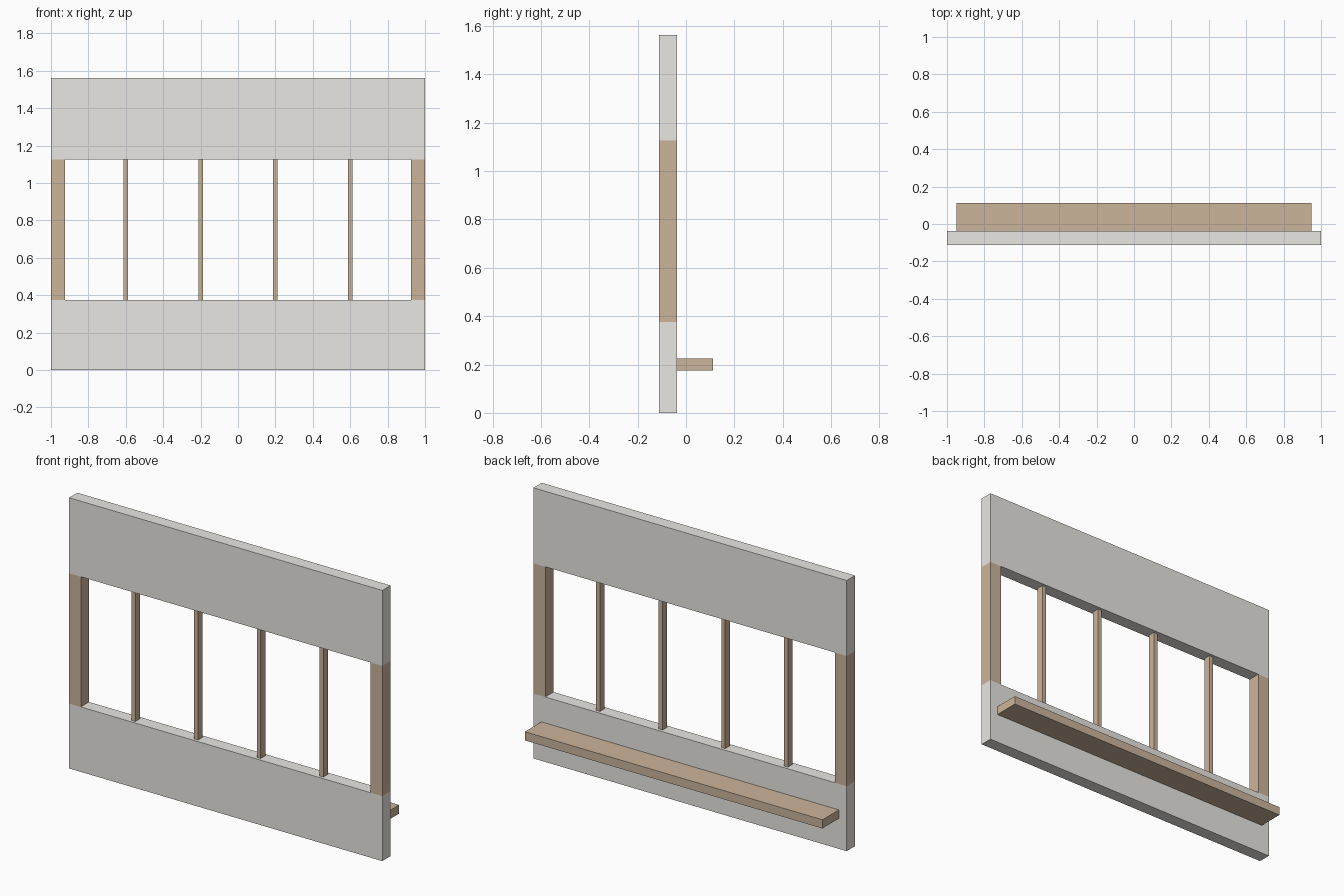
import bpy
import bmesh
from mathutils import Vector

if "Cube" in bpy.data.objects:
    bpy.data.objects.remove(bpy.data.objects["Cube"])


def material(name, rgb):
    m = bpy.data.materials.new(name)
    m.diffuse_color = (*rgb, 1)
    m.use_nodes = True
    m.node_tree.nodes["Principled BSDF"].inputs["Base Color"].default_value = m.diffuse_color
    return m


plaster = material("plaster", (0.82, 0.80, 0.76))
wood = material("wood", (0.60, 0.46, 0.33))


def box(name, x, y, z, mat):
    """Box spanning the (min, max) ranges on each axis."""
    lo, hi = Vector((x[0], y[0], z[0])), Vector((x[1], y[1], z[1]))
    bm = bmesh.new()
    bmesh.ops.create_cube(bm, size=1)
    bmesh.ops.scale(bm, vec=hi - lo, verts=bm.verts)
    mesh = bpy.data.meshes.new(name)
    bm.to_mesh(mesh)
    bm.free()
    mesh.materials.append(mat)
    obj = bpy.data.objects.new(name, mesh)
    obj.location = (lo + hi) / 2
    bpy.context.collection.objects.link(obj)
    return obj


WALL_Y = (-0.1125, -0.0375)
SILL, HEAD, TOP = 0.375, 1.1265, 1.5625

# Solid wall below and above the opening
box("lower_wall", (-1, 1), WALL_Y, (0, SILL), plaster)
box("upper_wall", (-1, 1), WALL_Y, (HEAD, TOP), plaster)

# End posts, as deep as the wall
box("left_post", (-1, -0.925), WALL_Y, (SILL, HEAD), wood)
box("right_post", (0.925, 1), WALL_Y, (SILL, HEAD), wood)

# Slim bars, centred in the wall depth
for i in range(4):
    x = -0.6 + 0.4 * i
    box(f"window_bar_{i + 1}", (x - 0.0125, x + 0.0125),
        (-0.096, -0.054), (SILL, HEAD), wood)

# Shelf on the back of the lower wall
box("shelf", (-0.95, 0.95), (-0.0375, 0.1125), (0.175, 0.225), wood)
